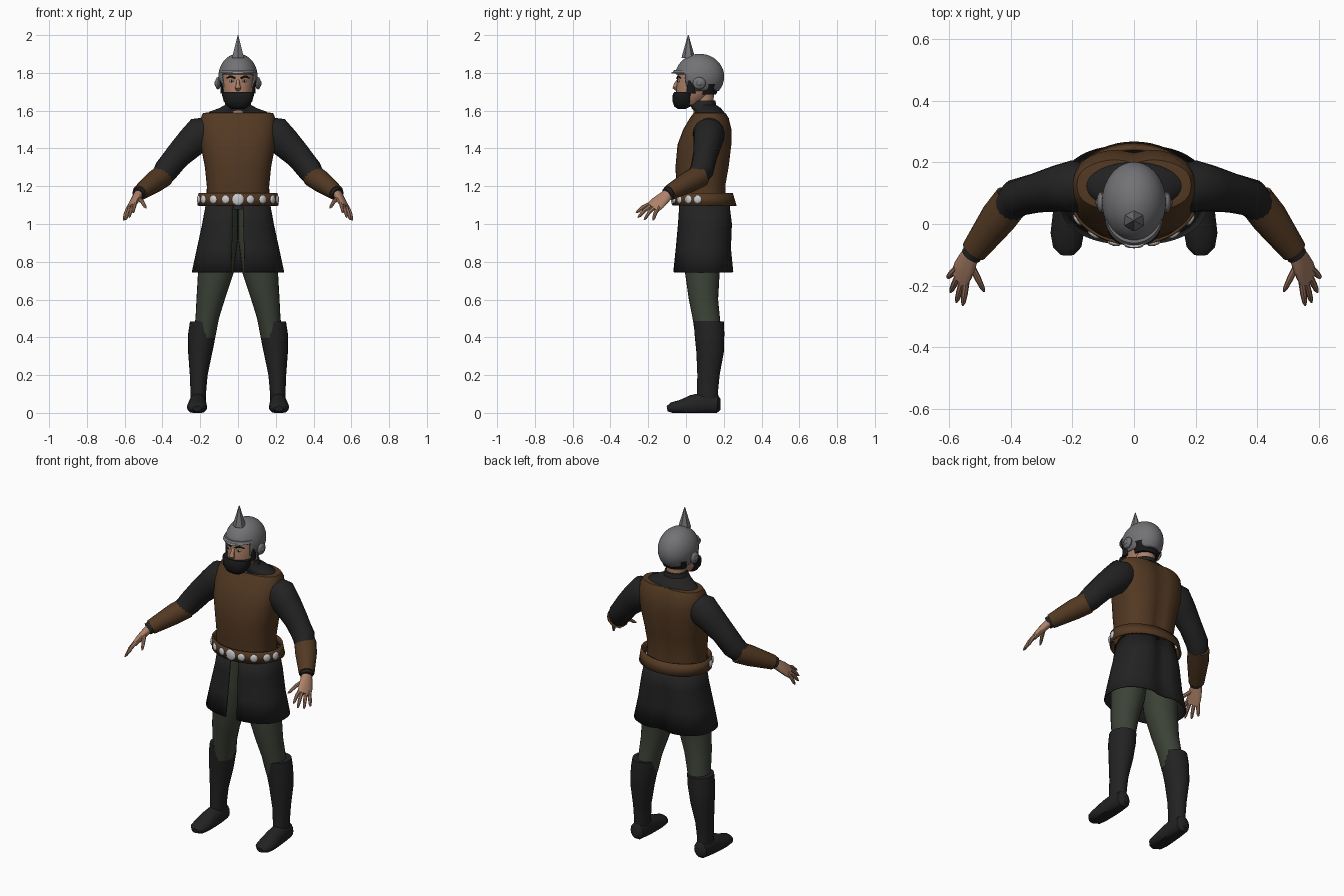
import bpy, bmesh, math
from mathutils import Vector, Matrix

default = bpy.data.objects.get("Cube")
if default:
    bpy.data.objects.remove(default, do_unlink=True)

X, Y, Z = Vector((1, 0, 0)), Vector((0, 1, 0)), Vector((0, 0, 1))
made = []


def material(name, r, g, b):
    mat = bpy.data.materials.new(name)
    mat.use_nodes = True
    mat.diffuse_color = (r, g, b, 1)
    shader = mat.node_tree.nodes["Principled BSDF"]
    shader.inputs["Base Color"].default_value = (r, g, b, 1)
    shader.inputs["Roughness"].default_value = 0.8
    return mat


leather = material("brown leather", .085, .04, .016)
cloth = material("black cloth", .016, .016, .016)
wool = material("green wool", .045, .055, .038)
skin = material("skin", .42, .22, .14)
steel = material("grey steel", .17, .17, .18)
silver = material("pale silver", .6, .6, .62)
hair = material("black hair", .01, .01, .01)


def finish(name, bm, mat, mirror=False, thick=0):
    """Turn a bmesh into an object, with optional thickness and mirrored twin."""
    bmesh.ops.recalc_face_normals(bm, faces=bm.faces)
    mesh = bpy.data.meshes.new(name)
    bm.to_mesh(mesh)
    bm.free()
    mesh.materials.append(mat)
    obj = bpy.data.objects.new(name, mesh)
    bpy.context.collection.objects.link(obj)
    if thick:
        obj.modifiers.new("thickness", "SOLIDIFY").thickness = thick
    if mirror:
        obj.modifiers.new("mirror", "MIRROR").use_mirror_merge = False
    made.append(obj)
    return obj


def oval(angle, power):
    """Point on a unit superellipse; angle zero is the front."""
    s, c = math.sin(angle), -math.cos(angle)
    bend = lambda t: math.copysign(abs(t) ** (2 / power), t)
    return bend(s), bend(c)


def skin_rings(name, rings, mat, caps=True, gap=0, mirror=False, thick=0):
    """Bridge a list of point rings into one surface."""
    bm = bmesh.new()
    rows = [[bm.verts.new(p) for p in ring] for ring in rings]
    n = len(rows[0])
    for low, high in zip(rows, rows[1:]):
        for i in range(n - 1 if gap else n):
            j = (i + 1) % n
            bm.faces.new((low[i], low[j], high[j], high[i]))
    if caps:
        bm.faces.new(rows[0])
        bm.faces.new(rows[-1])
    return finish(name, bm, mat, mirror, thick)


def stack(name, rows, mat, power=2, segs=32, gap=0, groove=0, **options):
    """Level rings, each (x, z, half width, front y, back y)."""
    rings = []
    for x, z, half, front, back in rows:
        ring = []
        for i in range(segs):
            a = gap + (math.tau - 2 * gap) * i / (segs - 1 if gap else segs)
            u, v = oval(a, power)
            y = (front + back) / 2 + v * (back - front) / 2
            if v > 0:
                y -= groove * math.exp(-(u / .2) ** 2)
            ring.append((x + u * half, y, z))
        rings.append(ring)
    return skin_rings(name, rings, mat, gap=gap, **options)


def tube(name, rows, mat, wide=None, segs=16, floor=None, **options):
    """Rings across a path, each (x, y, z, width radius, depth radius)."""
    pts = [Vector(r[:3]) for r in rows]
    rings = []
    for i, (p, row) in enumerate(zip(pts, rows)):
        d = (pts[min(i + 1, len(pts) - 1)] - pts[max(i - 1, 0)]).normalized()
        u = wide or d.cross(Z)
        u = (u - d * u.dot(d)).normalized()
        v = d.cross(u)
        ring = []
        for k in range(segs):
            a = math.tau * k / segs
            q = p + u * row[3] * math.cos(a) + v * row[4] * math.sin(a)
            if floor is not None:
                q.z = max(q.z, floor)
            ring.append(q)
        rings.append(ring)
    return skin_rings(name, rings, mat, **options)


def ball(name, loc, size, mat, mirror=False, turn=0, segs=12):
    bm = bmesh.new()
    m = Matrix.Translation(loc) @ Matrix.Rotation(turn, 4, "Z") @ Matrix.Diagonal((*size, 1))
    bmesh.ops.create_uvsphere(bm, u_segments=segs, v_segments=segs // 2, radius=1, matrix=m)
    return finish(name, bm, mat, mirror)


# Vest, with the undershirt showing at the neck
stack("vest", [(0, 1.1, .168, -.045, .22), (0, 1.2, .165, -.05, .212), (0, 1.3, .175, -.056, .23),
               (0, 1.42, .198, -.045, .245), (0, 1.5, .203, -.015, .245), (0, 1.56, .198, .02, .23),
               (0, 1.588, .185, .04, .212), (0, 1.59, .16, .05, .2)],
      leather, power=2.5, segs=48, groove=.014)
stack("undershirt_yoke", [(0, 1.57, .17, .045, .205), (0, 1.595, .15, .045, .2), (0, 1.613, .1, .03, .185),
                          (0, 1.63, .07, .025, .16), (0, 1.655, .062, .035, .155)], cloth)

# Sleeves, leather cuffs and hands
tube("sleeve", [(.15, .125, 1.5, .07, .07), (.195, .122, 1.48, .085, .092), (.25, .115, 1.43, .075, .082),
                (.32, .1, 1.36, .064, .07), (.38, .085, 1.285, .062, .066), (.41, .055, 1.245, .055, .058)],
     cloth, mirror=True)
tube("forearm_cuff", [(.395, .078, 1.256, .06, .06), (.44, .02, 1.225, .06, .058),
                      (.52, -.088, 1.165, .043, .041)], leather, mirror=True)
tube("wrist_band", [(.513, -.08, 1.17, .035, .035), (.53, -.103, 1.157, .034, .034)], cloth, mirror=True)
across = Vector((.05, .09, -.04))
tube("palm", [(.52, -.085, 1.167, .027, .025), (.538, -.115, 1.14, .037, .022),
              (.555, -.15, 1.11, .044, .019), (.567, -.178, 1.085, .042, .014)],
     skin, wide=across, mirror=True)
fingers = {"index_finger": ((.545, -.19, 1.105), (.556, -.265, 1.06)),
           "middle_finger": ((.557, -.185, 1.095), (.577, -.255, 1.035)),
           "ring_finger": ((.572, -.17, 1.085), (.596, -.222, 1.022)),
           "little_finger": ((.582, -.15, 1.08), (.606, -.175, 1.02)),
           "thumb": ((.528, -.135, 1.135), (.486, -.22, 1.085))}
for name, (root, tip) in fingers.items():
    root, tip = Vector(root), Vector(tip)
    knuckle = root.lerp(tip, .5) + Z * .007
    start = root + (root - tip) * .25
    tube(name, [(*start, .011, .011), (*knuckle, .0105, .0105), (*root.lerp(tip, .85), .008, .008),
                (*tip, .003, .003)], skin, segs=8, mirror=True)

# Skirt, open down the front
stack("skirt", [(0, 1.12, .168, -.035, .235), (0, 1.0, .19, -.043, .25), (0, .87, .218, -.055, .245),
                (0, .745, .245, -.068, .258)],
      cloth, power=2.4, segs=48, gap=.1, groove=.025, caps=False, thick=.006)

# Belt with round studs
belt = dict(half=.212, front=-.07, back=.262)
stack("belt", [(0, 1.097, .214, -.07, .268), (0, 1.163, .21, -.068, .248)],
      leather, segs=48, caps=False, thick=.01)
for degrees in (0, 18, 38, 60, 78):
    a = math.radians(degrees)
    u, v = oval(a, 2)
    middle, depth = (belt["front"] + belt["back"]) / 2, (belt["back"] - belt["front"]) / 2
    r = .032 if degrees == 0 else .022
    spot = (u * belt["half"], middle + v * depth, 1.13)
    facing = math.atan2(u / belt["half"], -v / depth)
    ball("belt_stud", spot, (r, .009, r), silver, mirror=degrees > 0, turn=facing)

# Trousers and boots
stack("trouser_leg", [(.085, 1.08, .085, -.01, .2), (.1, .92, .1, -.015, .2), (.118, .74, .094, -.005, .178),
                      (.145, .6, .075, .015, .17), (.163, .5, .062, .035, .18), (.18, .4, .06, .05, .19)],
      wool, segs=24, mirror=True)
stack("boot_shaft", [(.182, .485, .072, .042, .2), (.19, .42, .074, .045, .203), (.2, .32, .064, .055, .2),
                     (.208, .2, .047, .06, .178), (.21, .12, .042, .058, .17), (.212, .05, .04, .055, .172)],
      cloth, segs=24, mirror=True)
tube("boot_foot", [(.212, .182, .045, .02, .03), (.212, .165, .045, .042, .05), (.213, .1, .048, .046, .062),
                   (.215, .03, .04, .049, .054), (.217, -.03, .03, .054, .038), (.217, -.075, .026, .046, .03),
                   (.217, -.1, .022, .022, .014)], cloth, wide=X, floor=0, mirror=True)

# Head, beard and face
stack("neck", [(0, 1.58, .06, .04, .16), (0, 1.66, .055, .04, .145), (0, 1.74, .06, .03, .16)], skin)
stack("head", [(0, 1.63, .045, -.04, .07), (0, 1.66, .068, -.05, .11), (0, 1.7, .08, -.052, .15),
               (0, 1.75, .087, -.048, .165), (0, 1.83, .085, -.04, .17)], skin)
stack("beard", [(0, 1.61, .035, -.045, 0), (0, 1.622, .055, -.062, .025), (0, 1.65, .076, -.072, .04),
                (0, 1.685, .085, -.07, .05), (0, 1.7, .084, -.062, .05)], hair, power=2.3)
stack("sideburn", [(.084, 1.69, .008, 0, .05), (.088, 1.76, .007, .01, .045)], hair, segs=10, mirror=True)
stack("hair", [(0, 1.685, .07, .05, .158), (0, 1.74, .092, .03, .185)], hair)
tube("nose", [(0, -.04, 1.765, .008, .006), (0, -.053, 1.74, .01, .012), (0, -.06, 1.722, .016, .012),
              (0, -.045, 1.708, .012, .008)], skin, wide=X, segs=10)
ball("eye", (.034, -.04, 1.757), (.013, .005, .007), silver, mirror=True, turn=.3)
ball("pupil", (.034, -.0445, 1.757), (.006, .002, .006), hair, mirror=True, turn=.3)
tube("eyebrow", [(.014, -.048, 1.772, .004, .005), (.04, -.043, 1.782, .004, .005),
                 (.062, -.028, 1.772, .003, .003)], hair, segs=8, mirror=True)

# Helmet shell, cut open over the face
shell = bmesh.new()
place = Matrix.Translation((0, .072, 1.78)) @ Matrix.Diagonal((.104, .13, .121, 1))
bmesh.ops.create_uvsphere(shell, u_segments=40, v_segments=28, radius=1, matrix=place)
cut = [f for f in shell.faces
       if f.calc_center_median().z < (1.8 if f.calc_center_median().y < .002 else 1.705)]
bmesh.ops.delete(shell, geom=cut, context="FACES")
finish("helmet", shell, steel, thick=.006)
stack("helmet_peak", [(0, 1.8, .094, -.074, .12), (0, 1.815, .09, -.062, .12)], steel)
stack("peak_trim", [(0, 1.796, .06, -.077, .06), (0, 1.806, .06, -.077, .06)], silver)
ball("ear_guard", (.106, .07, 1.745), (.016, .035, .033), steel, mirror=True)
ball("ear_rivet", (.119, .07, 1.745), (.006, .014, .014), steel, mirror=True)

# Faceted spike
spike = bmesh.new()
bmesh.ops.create_cone(spike, cap_ends=True, segments=6, radius1=.036, radius2=.002, depth=.12,
                      matrix=Matrix.Translation((0, .012, 1.94)))
finish("helmet_spike", spike, steel)

# Smooth shading that keeps hard edges
bpy.ops.object.select_all(action="DESELECT")
for obj in made:
    obj.select_set(True)
bpy.context.view_layer.objects.active = made[0]
bpy.ops.object.shade_smooth_by_angle(angle=math.radians(40))
